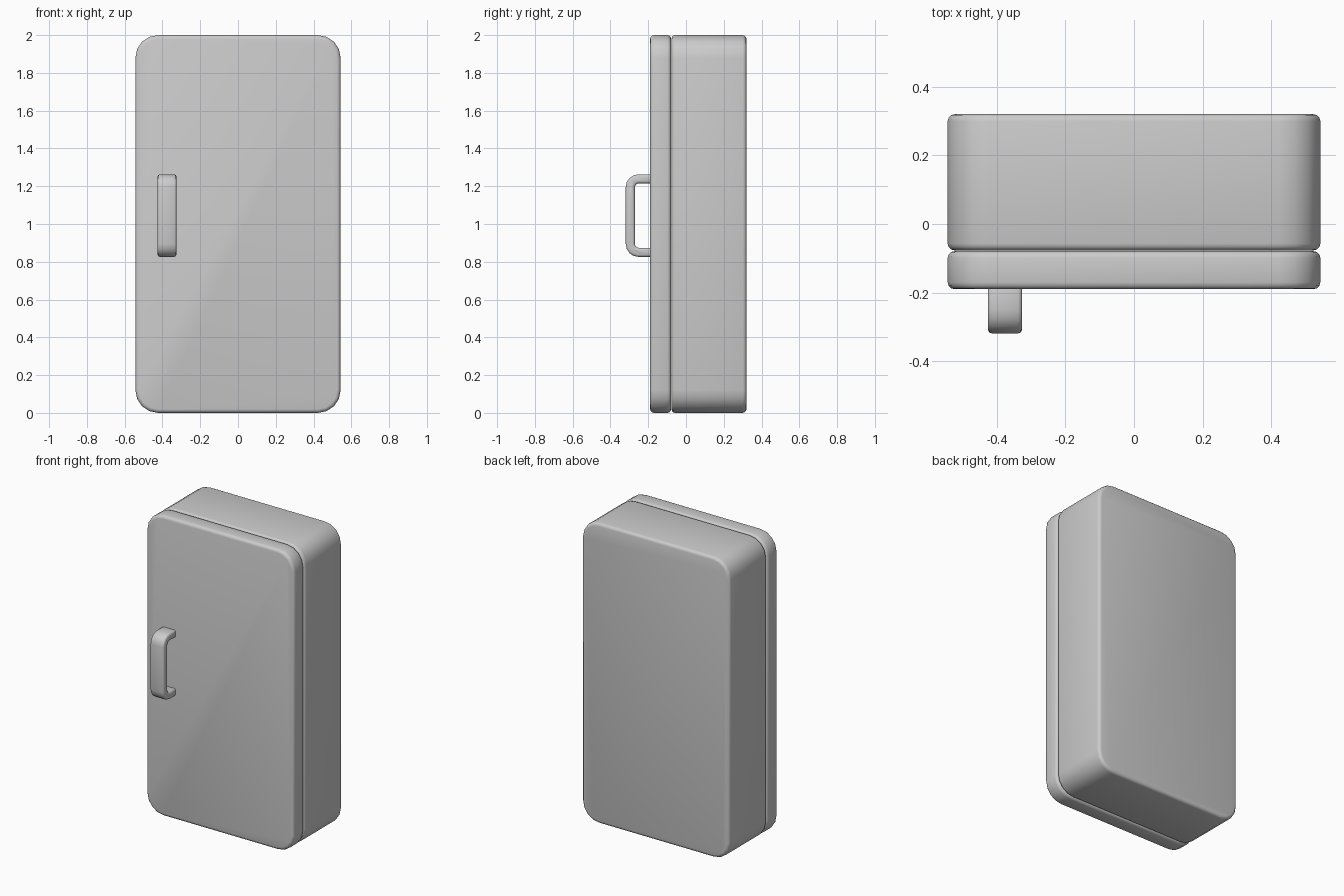
import bpy, bmesh, math
from mathutils import Vector

if "Cube" in bpy.data.objects:
    bpy.data.objects.remove(bpy.data.objects["Cube"])


def arc(cx, cy, r, start, end, n=4):
    return [(cx + r * math.cos(math.radians(start + (end - start) * i / n)),
             cy + r * math.sin(math.radians(start + (end - start) * i / n)))
            for i in range(n + 1)]


def rounded_rect(hw, z0, z1, r):
    return (arc(hw - r, z0 + r, r, -90, 0) + arc(hw - r, z1 - r, r, 0, 90)
            + arc(r - hw, z1 - r, r, 90, 180) + arc(r - hw, z0 + r, r, 180, 270))


def prism(name, points, sweep, bevel, segments=3):
    """Extrude a closed outline along sweep and round its rims."""
    bm = bmesh.new()
    face = bm.faces.new([bm.verts.new(p) for p in points])
    ext = bmesh.ops.extrude_face_region(bm, geom=[face], use_keep_orig=True)
    verts = [g for g in ext["geom"] if isinstance(g, bmesh.types.BMVert)]
    bmesh.ops.translate(bm, verts=verts, vec=Vector(sweep))
    bmesh.ops.recalc_face_normals(bm, faces=bm.faces)
    for f in bm.faces:
        f.smooth = True
    mesh = bpy.data.meshes.new(name)
    bm.to_mesh(mesh)
    bm.free()
    obj = bpy.data.objects.new(name, mesh)
    bpy.context.collection.objects.link(obj)
    mod = obj.modifiers.new("rounded_rims", 'BEVEL')
    mod.width = bevel
    mod.segments = segments
    mod.limit_method = 'ANGLE'
    mod.angle_limit = math.radians(40)
    return obj


# Cabinet and door share one rounded outline
outline = rounded_rect(0.543, 0.0, 2.0, 0.12)
for name, y0, y1 in (("cabinet", -0.077, 0.32), ("door", -0.19, -0.079)):
    prism(name, [(x, y0, z) for x, z in outline], (0, y1 - y0, 0), 0.02)

# Handle: a bent flat bar, drawn as a side profile in (y, z)
front, root, low, high, t = -0.319, -0.175, 0.826, 1.263, 0.048
R, r = 0.068, 0.022
outer = ([(root, high)] + arc(front + R, high - R, R, 90, 180)
         + arc(front + R, low + R, R, 180, 270) + [(root, low)])
inner = ([(root, low + t)] + arc(front + t + r, low + t + r, r, 270, 180)
         + arc(front + t + r, high - t - r, r, 180, 90) + [(root, high - t)])
prism("door_handle", [(-0.426, y, z) for y, z in outer + inner],
      (0.1, 0, 0), 0.012, 2)
